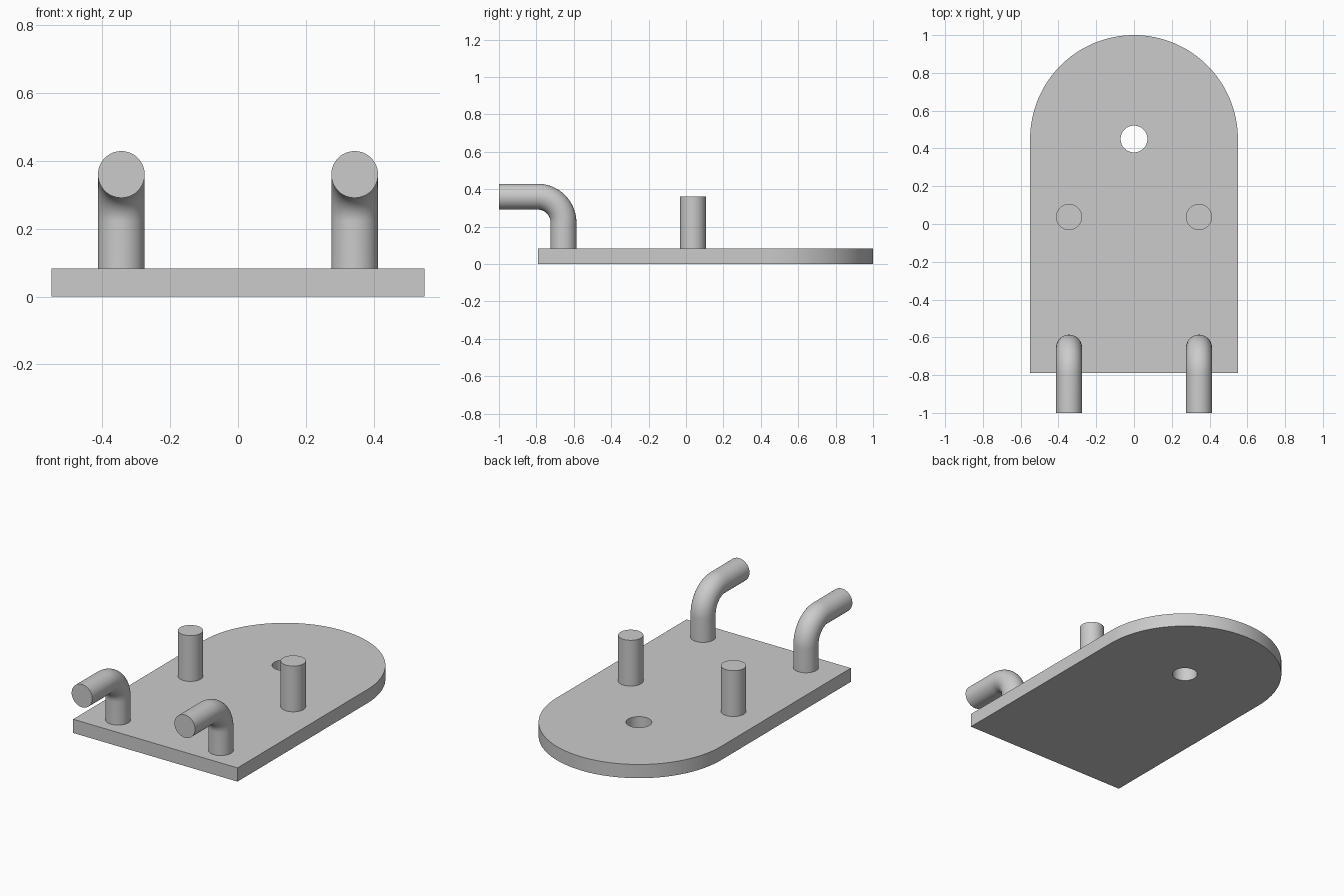
import bpy, bmesh, math
from mathutils import Vector

if "Cube" in bpy.data.objects:
    bpy.data.objects.remove(bpy.data.objects["Cube"])

grey = bpy.data.materials.new("light grey")
grey.diffuse_color = (0.6, 0.6, 0.6, 1)
grey.use_nodes = True
grey.node_tree.nodes["Principled BSDF"].inputs["Base Color"].default_value = grey.diffuse_color

PLATE_TOP, ROD_R, ROD_X, ROD_TOP = 0.083, 0.069, 0.344, 0.36


def finish(name, bm):
    bmesh.ops.recalc_face_normals(bm, faces=bm.faces)
    mesh = bpy.data.meshes.new(name)
    bm.to_mesh(mesh)
    bm.free()
    mesh.materials.append(grey)
    obj = bpy.data.objects.new(name, mesh)
    bpy.context.collection.objects.link(obj)
    bpy.ops.object.select_all(action='DESELECT')
    obj.select_set(True)
    bpy.context.view_layer.objects.active = obj
    bpy.ops.object.shade_smooth_by_angle(angle=math.radians(30))
    return obj


def arc(cx, cy, r, start, end, steps):
    angles = [math.radians(start + (end - start) * i / steps) for i in range(steps + 1)]
    return [(cx + r * math.cos(a), cy + r * math.sin(a)) for a in angles]


def rod(name, x, path, segments=48):
    """Sweep a round section along a path of (y, z) points."""
    bm = bmesh.new()
    pts = [Vector((x, y, z)) for y, z in path]
    rings = []
    for i, p in enumerate(pts):
        t = (pts[min(i + 1, len(pts) - 1)] - pts[max(i - 1, 0)]).normalized()
        if i in (0, len(pts) - 1):
            t = Vector((0, 0, 1)) if i == 0 or len(pts) == 2 else Vector((0, -1, 0))
        side = Vector((1, 0, 0))
        up = t.cross(side)
        rings.append([bm.verts.new(p + ROD_R * (math.cos(a) * side + math.sin(a) * up))
                      for a in (math.tau * k / segments for k in range(segments))])
    for a, b in zip(rings, rings[1:]):
        for k in range(segments):
            n = (k + 1) % segments
            bm.faces.new((a[k], a[n], b[n], b[k]))
    bm.faces.new(rings[0])
    bm.faces.new(rings[-1])
    return finish(name, bm)


# Base plate: rounded back end, square front, one through hole
bm = bmesh.new()
outline = [(-0.55, -0.79), (0.55, -0.79)] + arc(0, 0.45, 0.55, 0, 180, 64)
hole = arc(0, 0.45, 0.071, 0, 360, 48)[:-1]
edges = []
for loop in (outline, hole):
    verts = [bm.verts.new((x, y, 0)) for x, y in loop]
    edges += [bm.edges.new((v, verts[(i + 1) % len(verts)])) for i, v in enumerate(verts)]
bmesh.ops.triangle_fill(bm, edges=edges, use_beauty=True)
top = bmesh.ops.extrude_face_region(bm, geom=bm.faces[:], use_keep_orig=True)
bmesh.ops.translate(bm, vec=(0, 0, PLATE_TOP),
                    verts=[g for g in top["geom"] if isinstance(g, bmesh.types.BMVert)])
finish("base_plate", bm)

# Straight pegs and forward-bent hooks, one pair each
BEND = 0.138
hook_path = ([(-0.655, PLATE_TOP)]
             + arc(-0.655 - BEND, ROD_TOP - BEND, BEND, 0, 90, 20)
             + [(-1.0, ROD_TOP)])
for side, label in ((-1, "left"), (1, "right")):
    rod(label + "_peg", side * ROD_X, [(0.037, PLATE_TOP), (0.037, ROD_TOP)])
    rod(label + "_hook", side * ROD_X, hook_path)
